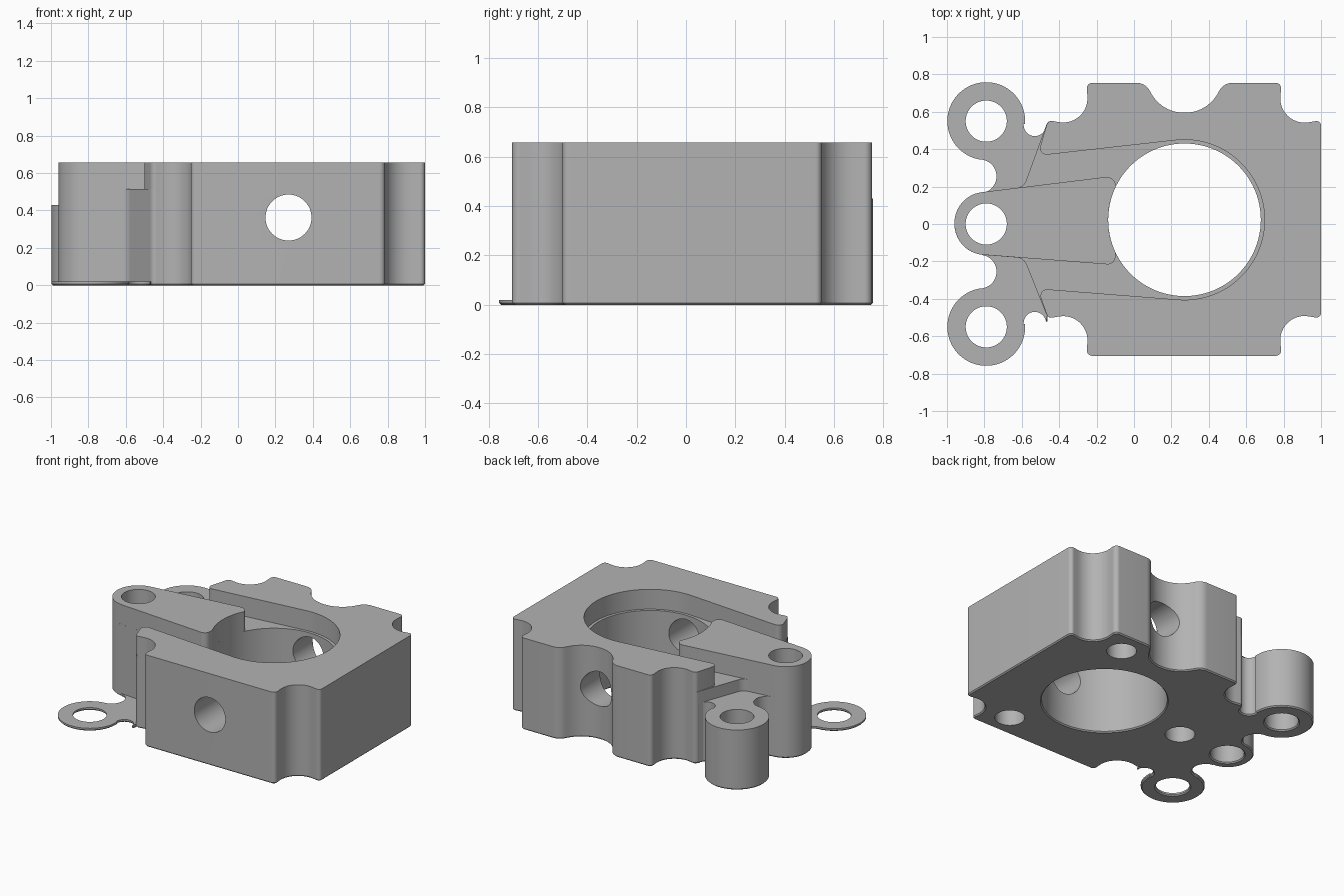
import bpy, bmesh
from math import sin, cos, tan, radians, pi
from mathutils import Vector, Matrix

cube = bpy.data.objects.get("Cube")
if cube:
    bpy.data.objects.remove(cube, do_unlink=True)

grey = bpy.data.materials.new("machined grey")
grey.use_nodes = True
GREY = (0.45, 0.45, 0.45, 1)
grey.diffuse_color = GREY
grey.node_tree.nodes["Principled BSDF"].inputs["Base Color"].default_value = GREY

BASE, STEP, TOP, EAR_TOP, EAR_PLATE = 0, 0.515, 0.657, 0.43, 0.02
BORE = (0.27, 0.0225)


def arc(cx, cy, r, a0, a1, n=40):
    """Points on an arc, angles in degrees."""
    return [(cx + r * cos(radians(a0 + (a1 - a0) * i / n)),
             cy + r * sin(radians(a0 + (a1 - a0) * i / n))) for i in range(n + 1)]


def circle(cx, cy, r, n=72):
    return arc(cx, cy, r, 0, 360, n)[:-1]


def rounded(corners, n=12):
    """Closed outline; corners given as (x, y, radius) get a fillet."""
    out = []
    for i, c in enumerate(corners):
        p = Vector(c[:2])
        if len(c) < 3:
            out.append(tuple(p))
            continue
        u = (Vector(corners[i - 1][:2]) - p).normalized()
        v = (Vector(corners[(i + 1) % len(corners)][:2]) - p).normalized()
        half = u.angle(v) / 2
        centre = p + (u + v).normalized() * c[2] / sin(half)
        start = p + u * c[2] / tan(half) - centre
        end = p + v * c[2] / tan(half) - centre
        sweep = start.angle_signed(end)
        for k in range(n + 1):
            out.append(tuple(centre + Matrix.Rotation(-sweep * k / n, 2) @ start))
    return out


def cylinder(bm, r, depth, matrix):
    bmesh.ops.create_cone(bm, cap_ends=True, segments=64, radius1=r, radius2=r,
                          depth=depth, matrix=matrix)


def prism(name, loops, z0, z1, chamfer=0.0, drills=()):
    """Extruded outline with holes, optional bottom chamfer and drilled holes."""
    bm = bmesh.new()
    for loop in loops:
        vs = [bm.verts.new((x, y, z0)) for x, y in loop]
        for a, b in zip(vs, vs[1:] + vs[:1]):
            bm.edges.new((a, b))
    bmesh.ops.triangle_fill(bm, edges=bm.edges[:], use_beauty=True)
    levels = [z0 + chamfer, z1] if chamfer else [z1]
    cap = bm.faces[:]
    for i, z in enumerate(levels):
        got = bmesh.ops.extrude_face_region(bm, geom=cap, use_keep_orig=(i == 0))["geom"]
        if i:
            bmesh.ops.delete(bm, geom=[f for f in cap if f.is_valid], context="FACES_ONLY")
        cap = [g for g in got if isinstance(g, bmesh.types.BMFace)]
        for v in {v for f in cap for v in f.verts}:
            v.co.z = z
    bmesh.ops.recalc_face_normals(bm, faces=bm.faces[:])
    if chamfer:
        moves = []
        for v in bm.verts:
            if v.co.z < z0 + 1e-5:
                side = sum((f.normal for f in v.link_faces if abs(f.normal.z) < 0.5), Vector())
                moves.append((v, side.normalized() * chamfer))
        for v, d in moves:
            v.co -= d
    mesh = bpy.data.meshes.new(name)
    bm.to_mesh(mesh)
    bm.free()
    mesh.materials.append(grey)
    obj = bpy.data.objects.new(name, mesh)
    bpy.context.collection.objects.link(obj)

    # Drilled holes
    cutters = []
    for r, depth, matrix in drills:
        cb = bmesh.new()
        cylinder(cb, r, depth, matrix)
        cm = bpy.data.meshes.new("drill")
        cb.to_mesh(cm)
        cb.free()
        cm.materials.append(grey)
        cutter = bpy.data.objects.new("drill", cm)
        cutter.hide_render = True
        bpy.context.collection.objects.link(cutter)
        mod = obj.modifiers.new("drill", "BOOLEAN")
        mod.operation, mod.solver, mod.object = "DIFFERENCE", "EXACT", cutter
        cutters.append(cutter)
    if cutters:
        bpy.context.view_layer.update()
        cut = obj.evaluated_get(bpy.context.evaluated_depsgraph_get())
        new = bpy.data.meshes.new_from_object(cut)
        obj.modifiers.clear()
        obj.data = new
        for c in cutters:
            bpy.data.objects.remove(c, do_unlink=True)

    bpy.ops.object.select_all(action="DESELECT")
    obj.select_set(True)
    bpy.context.view_layer.objects.active = obj
    bpy.ops.object.shade_smooth_by_angle(angle=radians(30))
    return obj


# Outer contour: notched corners on both sides, scoop in the back only
right_notch = [(1, 0.555, 0.025), (0.765, 0.515, 0.13), (0.79, 0.755, 0.03)]
left_notch = [(-0.255, 0.755, 0.03), (-0.235, 0.515, 0.13), (-0.46, 0.555, 0.03)]
scoop = [(0.48, 0.755, 0.08), (0.39, 0.595, 0.2), (0.15, 0.595, 0.2), (0.06, 0.755, 0.08)]
back_side = right_notch + scoop + left_notch
front_side = [(x, 0.05 - y, r) for x, y, r in reversed(right_notch + left_notch)]

# Lower block, with the arm's round end in its outline
arm_end = [(-0.96, 0.152, 0.165), (-0.96, -0.153, 0.165)]
pivot_hole = circle(-0.79, 0.0, 0.11)
block = rounded(back_side + [(-0.59, 0.197, 0.06)] + arm_end
                + [(-0.59, -0.182, 0.06)] + front_side)
cross = (0.123, 3, Matrix.Translation((BORE[0], 0, 0.362)) @ Matrix.Rotation(pi / 2, 4, "X"))
blind = [(0.097, 0.8, Matrix.Translation((x, y, 0)))
         for x, y in ((0.6, 0.59), (0.6, -0.54), (-0.386, 0.005))]
prism("lower_block", [block, circle(*BORE, 0.408, 96), pivot_hole], BASE, STEP,
      0.008, [cross] + blind)

# Upper rim, open towards the arm
rim = rounded(back_side + [(-0.515, 0.365, 0.035)]
              + arc(*BORE, 0.428, 96, -94.5, 80)
              + [(-0.515, -0.345, 0.035)] + front_side)
prism("upper_rim", [rim], STEP, TOP)

# Raised arm between the channel walls
arm = rounded(arm_end + [(-0.10, -0.219, 0.04)] + arc(*BORE, 0.408, 205, 154, 16)
              + [(-0.105, 0.257, 0.05)])
prism("upper_arm", [arm, pivot_hole], STEP, TOP)

# Side ears with their necks: tall at the back, thin at the front
ear = (arc(-0.79, 0.55, 0.208, -4, 263, 64) + arc(-0.825, 0.255, 0.09, 83, -82, 24)
       + [(-0.70, 0.13), (-0.5, 0.15), (-0.45, 0.40)]
       + arc(-0.53, 0.53, 0.06, 0, -184, 24))
ear_hole = circle(-0.79, 0.55, 0.11)
for name, side, height in (("back_ear", 1, EAR_TOP), ("front_ear", -1, EAR_PLATE)):
    loops = [[(x, side * y) for x, y in loop] for loop in (ear, ear_hole)]
    prism(name, loops, BASE, height, 0.008)
